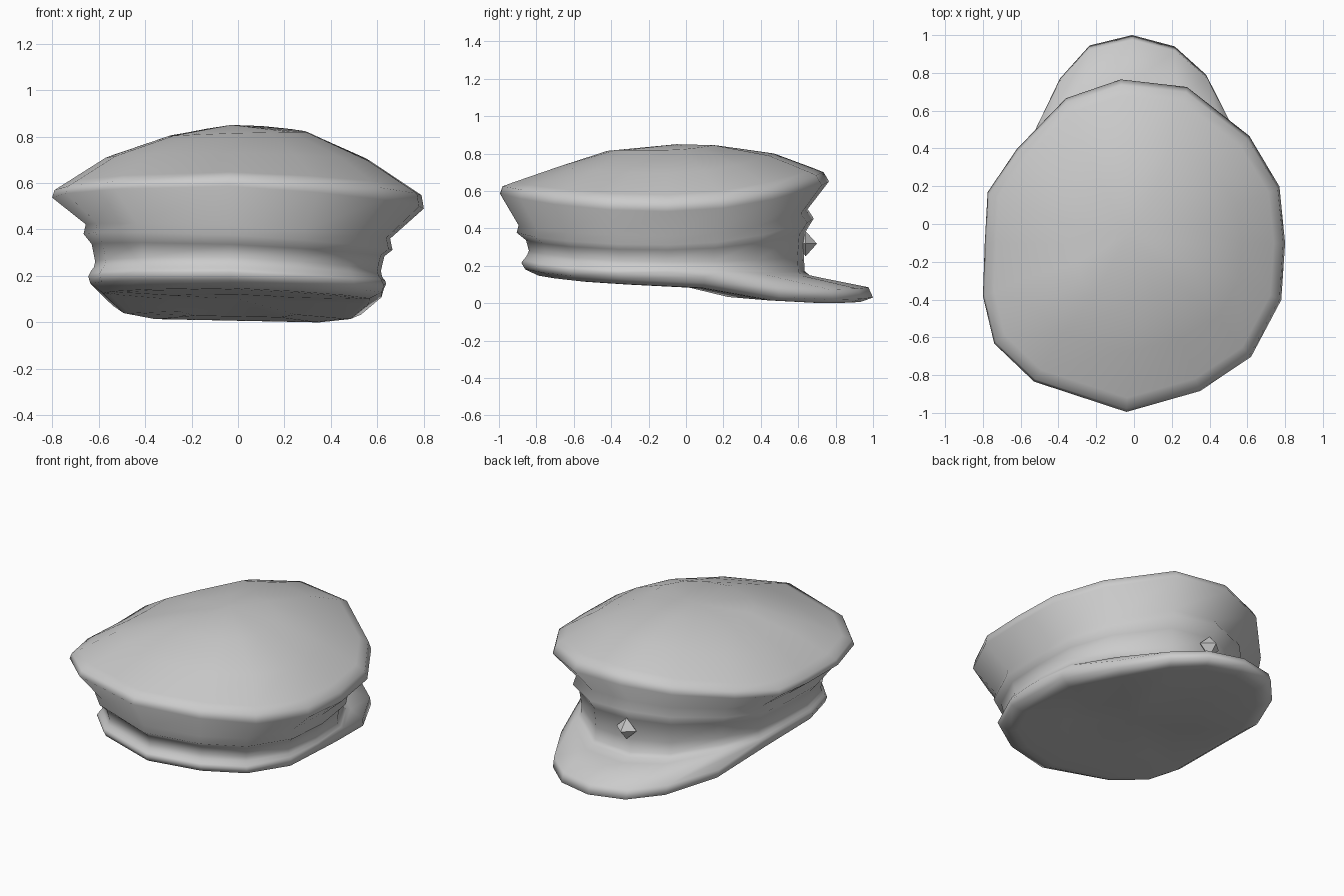
import bpy
import bmesh

if "Cube" in bpy.data.objects:
    bpy.data.objects.remove(bpy.data.objects["Cube"], do_unlink=True)

# One plain colour for everything
grey = bpy.data.materials.new("light_grey")
grey.use_nodes = True
colour = (0.6, 0.6, 0.6, 1)
grey.diffuse_color = colour
grey.node_tree.nodes["Principled BSDF"].inputs["Base Color"].default_value = colour

MID_Y = -0.11
# Slightly irregular plan outlines: the crown's, and the base's with its visor
FRONT_LEFT = [(-.07, .77), (-.36, .67), (-.62, .4), (-.775, .17), (-.79, -.1)]
REAR = [(-.8, -.38), (-.74, -.63), (-.53, -.83), (-.04, -.99), (.35, -.88),
        (.62, -.7), (.78, -.4)]
FRONT_RIGHT = [(.8, -.1), (.77, .2), (.61, .47), (.28, .73)]
CROWN = FRONT_LEFT + REAR + FRONT_RIGHT
VISOR = ([(-.01, 1), (-.24, .945), (-.4, .77), (-.55, .46), (-.63, .08)]
         + [(x * .81, MID_Y + (y - MID_Y) * .875) for x, y in REAR]
         + [(.63, .1), (.54, .5), (.39, .79), (.22, .94)])


def bow(t):
    """Gently curved height along the crown and band."""
    return t * t


def droop(t):
    """Level at the sides, then dropping to a level visor."""
    t = min(1, t * 1.35)
    return t * t * (3 - 2 * t)


def ring(outline, half_width, y_far, y_near, z_side, z_far, z_near, tilt=-.03):
    """Fit an outline to a width and two depths; its height varies along y."""
    widest = max(abs(x) for x, y in outline)
    front = max(y for x, y in outline)
    back = min(y for x, y in outline)
    rise = droop if outline is VISOR else bow
    points = []
    for x, y in outline:
        if y > MID_Y:
            t = (y - MID_Y) / (front - MID_Y)
            new_y = MID_Y + t * (y_far - MID_Y)
            z = z_side + (z_far - z_side) * rise(t)
        else:
            t = (y - MID_Y) / (back - MID_Y)
            new_y = MID_Y + t * (y_near - MID_Y)
            z = z_side + (z_near - z_side) * bow(t)
        new_x = x * half_width / widest
        points.append((new_x, new_y, z + tilt * new_x))
    return points


def finish(bm, name):
    """Turn a bmesh into a named, coloured object."""
    bmesh.ops.recalc_face_normals(bm, faces=bm.faces)
    mesh = bpy.data.meshes.new(name)
    bm.to_mesh(mesh)
    bm.free()
    mesh.materials.append(grey)
    obj = bpy.data.objects.new(name, mesh)
    bpy.context.collection.objects.link(obj)
    return obj


def loft(name, rings, bottom, top):
    """Bridge the rings and close both ends with fans."""
    bm = bmesh.new()
    loops = [[bm.verts.new(p) for p in r] for r in rings]
    n = len(CROWN)
    for low, high in zip(loops, loops[1:]):
        for i in range(n):
            j = (i + 1) % n
            bm.faces.new((low[i], low[j], high[j], high[i]))
    for loop, centre in ((loops[0], bottom), (loops[-1], top)):
        tip = bm.verts.new(centre)
        for i in range(n):
            bm.faces.new((loop[i], loop[(i + 1) % n], tip))
    obj = finish(bm, name)
    for poly in obj.data.polygons:
        poly.use_smooth = True
    return obj


# Cap: visor and lip, band with folds, flared rim, domed crown
sections = [
    # underside
    (VISOR, .3, .5, -.45, .105, .025, .12, -.02),
    (VISOR, .55, .89, -.74, .107, .008, .142, -.02),
    # visor and lip edge
    (VISOR, .58, .935, -.79, .11, .007, .147, -.02),
    (VISOR, .635, 1.0, -.86, .145, .03, .18),
    (VISOR, .645, .975, -.88, .175, .085, .215),
    # crease where the visor meets the band
    (CROWN, .638, .72, -.87, .187, .135, .23),
    (CROWN, .632, .66, -.86, .2, .148, .24),
    # band and its folds
    (CROWN, .62, .635, -.85, .215, .17, .255),
    (CROWN, .615, .63, -.84, .24, .25, .28),
    (CROWN, .63, .64, -.855, .31, .38, .335, -.04),
    (CROWN, .665, .683, -.905, .345, .45, .375, -.05),
    (CROWN, .655, .65, -.895, .39, .5, .415, -.045),
    # flared rim
    (CROWN, .8, .765, -.995, .51, .65, .585, -.025),
    (CROWN, .79, .735, -.98, .555, .70, .625, -.01),
    # dome
    (CROWN, .74, .68, -.92, .588, .722, .647, -.01),
    (CROWN, .57, .47, -.68, .70, .80, .73, -.01),
    (CROWN, .3, .16, -.42, .81, .845, .815, .03),
]
loft("cap", [ring(*s) for s in sections], (0, 0, .1), (-.03, -.05, .85))

# Small faceted badge stud above the visor
bm = bmesh.new()
centre, reach = (-.03, .64, .318), (.07, .06, .067)
tips = []
for axis in range(3):
    for sign in (-1, 1):
        p = list(centre)
        p[axis] += sign * reach[axis]
        tips.append(bm.verts.new(p))
for a in tips[:2]:
    for b in tips[2:4]:
        for c in tips[4:]:
            bm.faces.new((a, b, c))
finish(bm, "badge_stud")
